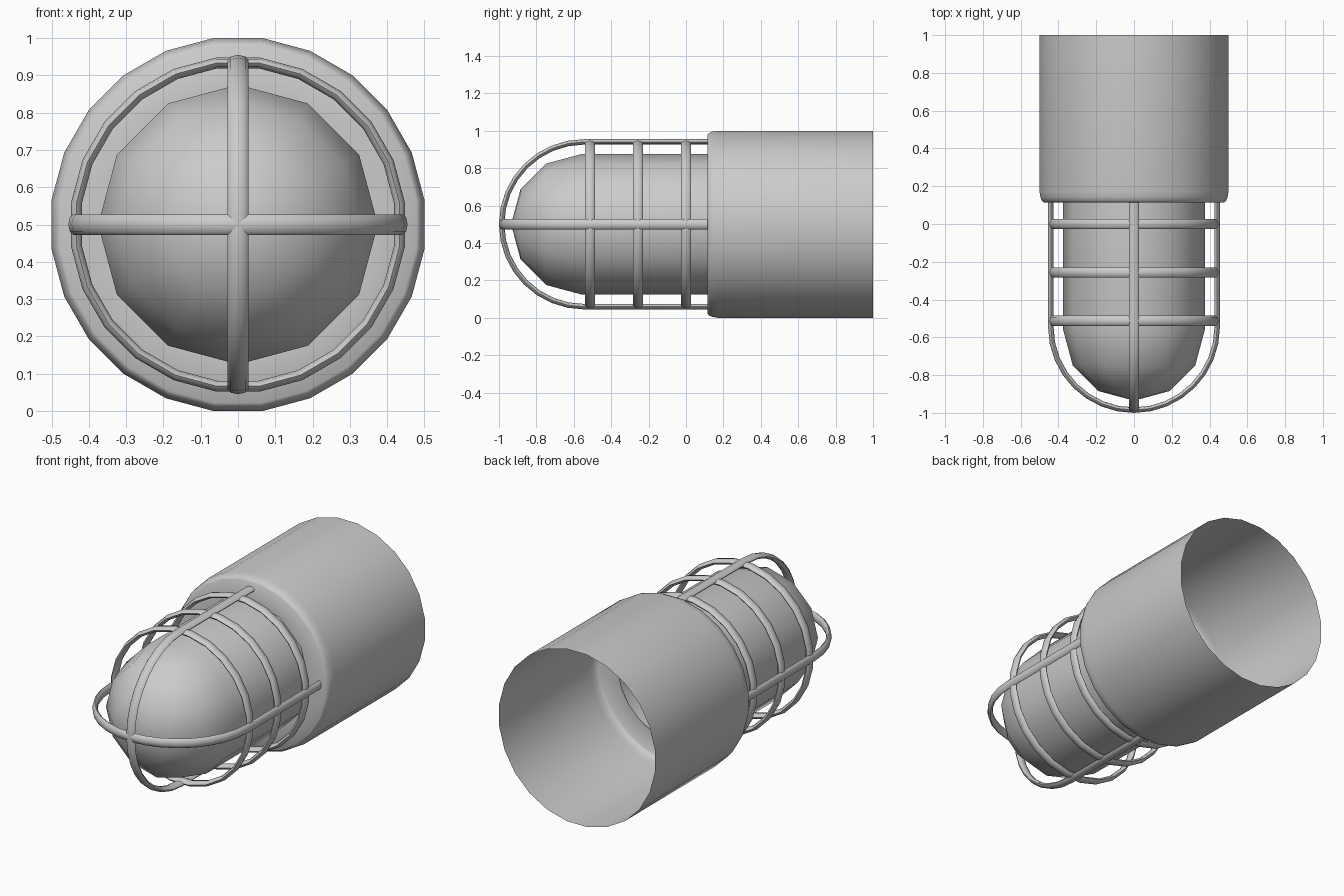
import bpy, bmesh
from math import sin, cos, pi, radians

if "Cube" in bpy.data.objects:
    bpy.data.objects.remove(bpy.data.objects["Cube"])

CZ = 0.5            # height of the lamp axis (axis runs along y)


def make(name, verts, faces, angle=40):
    me = bpy.data.meshes.new(name)
    me.from_pydata(verts, [], faces)
    bm = bmesh.new()
    bm.from_mesh(me)
    bmesh.ops.remove_doubles(bm, verts=bm.verts, dist=1e-5)
    bmesh.ops.recalc_face_normals(bm, faces=bm.faces)
    bm.to_mesh(me)
    bm.free()
    ob = bpy.data.objects.new(name, me)
    bpy.context.collection.objects.link(ob)
    bpy.ops.object.select_all(action='DESELECT')
    ob.select_set(True)
    bpy.context.view_layer.objects.active = ob
    bpy.ops.object.shade_smooth_by_angle(angle=radians(angle))
    return ob


def grid_faces(rows, cols, wrap_rows, wrap_cols):
    faces = []
    for i in range(rows if wrap_rows else rows - 1):
        for j in range(cols if wrap_cols else cols - 1):
            a, b = i * cols, (i + 1) % rows * cols
            k = (j + 1) % cols
            faces.append((a + j, a + k, b + k, b + j))
    return faces


def lathe(name, profile, sides, start=0.0, closed=False):
    """Spin (y, radius) points around the lamp axis."""
    verts = []
    for i in range(sides):
        t = start + 2 * pi * i / sides
        verts += [(r * sin(t), y, CZ + r * cos(t)) for y, r in profile]
    return make(name, verts, grid_faces(sides, len(profile), True, closed))


# Housing: open sleeve with a rounded shoulder and a front flange
R = 0.5 / cos(pi / 24)
lathe("housing", [(1.0, R), (0.17, R), (0.14, R - 0.005), (0.122, R - 0.013),
                  (0.115, R - 0.022), (0.115, 0.362)], 24, pi / 24)

# Glass: twelve-sided tube ending in a dome
dome = [(-0.56 - 0.375 * sin(a * pi / 6), 0.375 * cos(a * pi / 6)) for a in range(3)]
lathe("glass_globe", [(0.115, 0.375)] + dome + [(-0.935, 0.0)], 12)

# Flattened wire section shared by the guard parts: (width, thickness)
section = [(0.0275 * cos(k * pi / 4), 0.0145 * sin(k * pi / 4)) for k in range(8)]

# Guard rings
for n, y in enumerate((0.0, -0.257, -0.513)):
    lathe(f"guard_ring_{n + 1}", [(y + w, 0.437 + t) for w, t in section],
          24, pi / 24, closed=True)

# Guard hoops: straight legs joined by a half circle around the dome
RAD, CY = 0.4405, -0.545
path = [(RAD, 0.12, 0.0)]
path += [(RAD * cos(pi * i / 16), CY - RAD * sin(pi * i / 16), pi * i / 16)
         for i in range(17)]
path += [(-RAD, 0.12, pi)]
for name, upright in (("guard_hoop_vertical", True), ("guard_hoop_horizontal", False)):
    verts = []
    for s, y, a in path:
        for w, t in section:
            d, yy = s + t * cos(a), y - t * sin(a)
            verts.append((w, yy, CZ + d) if upright else (d, yy, CZ + w))
    faces = grid_faces(len(path), 8, False, True)
    last = len(verts)
    faces += [tuple(range(8)), tuple(range(last - 8, last))]
    make(name, verts, faces, 50)
